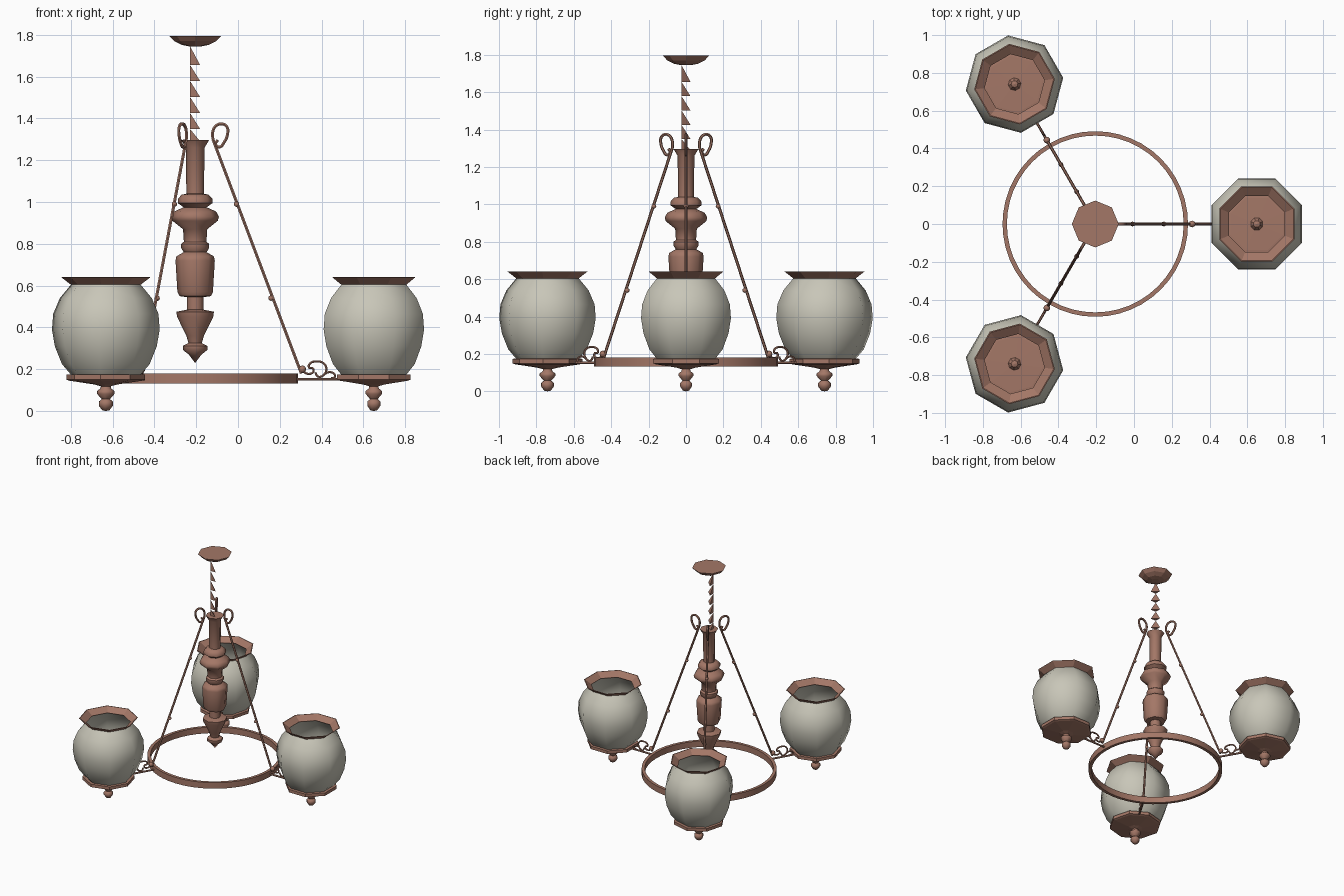
import bpy, bmesh, math
from mathutils import Vector, Matrix

cube = bpy.data.objects.get("Cube")
if cube:
    bpy.data.objects.remove(cube, do_unlink=True)

AXIS = Vector((-0.205, 0, 0))
LAMP_R = 0.855


def material(name, rgb):
    m = bpy.data.materials.new(name)
    m.use_nodes = True
    m.diffuse_color = (*rgb, 1)
    bsdf = m.node_tree.nodes["Principled BSDF"]
    bsdf.inputs["Base Color"].default_value = (*rgb, 1)
    bsdf.inputs["Roughness"].default_value = 0.7
    return m


COPPER = material("dull copper", (0.37, 0.185, 0.135))
GLASS = material("frosted glass", (0.58, 0.565, 0.48))


def add_object(name, mesh, mat, smooth=None):
    obj = bpy.data.objects.new(name, mesh)
    bpy.context.collection.objects.link(obj)
    mesh.materials.clear()
    mesh.materials.append(mat)
    if smooth:
        bpy.ops.object.select_all(action="DESELECT")
        obj.select_set(True)
        bpy.context.view_layer.objects.active = obj
        bpy.ops.object.shade_smooth_by_angle(angle=math.radians(smooth))
    return obj


def lathe(name, profile, mat, sides=8, turn=0.0, smooth=None, closed=False, outward=True):
    """Spin a list of (radius, height) points, from top to bottom, round z."""
    bm = bmesh.new()
    rings = []
    for r, z in profile:
        if r < 1e-5:
            rings.append([bm.verts.new((0, 0, z))] * sides)
        else:
            angles = [turn + math.tau * i / sides for i in range(sides)]
            rings.append([bm.verts.new((r * math.cos(a), r * math.sin(a), z)) for a in angles])
    pairs = list(zip(rings, rings[1:]))
    if closed:
        pairs.append((rings[-1], rings[0]))
    for top, low in pairs:
        for i in range(sides):
            j = (i + 1) % sides
            corners = list(dict.fromkeys((top[i], low[i], low[j], top[j])))
            bm.faces.new(corners)
    if outward:
        bmesh.ops.recalc_face_normals(bm, faces=bm.faces)
    mesh = bpy.data.meshes.new(name)
    bm.to_mesh(mesh)
    bm.free()
    return add_object(name, mesh, mat, smooth)


def wire(name, points, radius, curved=True):
    """Round bar through (radius, height) points in the xz plane."""
    curve = bpy.data.curves.new(name, "CURVE")
    curve.dimensions = "3D"
    curve.bevel_depth = radius
    curve.bevel_resolution = 1
    curve.resolution_u = 4
    curve.use_fill_caps = True
    spline = curve.splines.new("BEZIER" if curved else "POLY")
    pts = spline.bezier_points if curved else spline.points
    pts.add(len(points) - 1)
    for p, (r, z) in zip(pts, points):
        if curved:
            p.co = (r, 0, z)
            p.handle_left_type = p.handle_right_type = "AUTO"
        else:
            p.co = (r, 0, z, 1)
    temp = bpy.data.objects.new(name, curve)
    bpy.context.collection.objects.link(temp)
    graph = bpy.context.evaluated_depsgraph_get()
    mesh = bpy.data.meshes.new_from_object(temp.evaluated_get(graph))
    bpy.data.objects.remove(temp, do_unlink=True)
    return add_object(name, mesh, COPPER, 50)


def bead(name, r, z, size):
    bm = bmesh.new()
    bmesh.ops.create_uvsphere(bm, u_segments=8, v_segments=6, radius=size,
                              matrix=Matrix.Translation((r, 0, z)))
    mesh = bpy.data.meshes.new(name)
    bm.to_mesh(mesh)
    bm.free()
    return add_object(name, mesh, COPPER, 60)


# Ceiling canopy
canopy = lathe("ceiling_canopy", [(0, 1.795), (0.124, 1.795), (0.1, 1.77), (0.065, 1.752),
                                  (0.03, 1.745), (0, 1.745)], COPPER)

# Chain of stacked corner-shaped links
bm = bmesh.new()
h = 0.024
top = 1.745
for i in range(6):
    low = max(1.655 - 0.0765 * i, 1.29)
    apex, corner, right, back = [bm.verts.new(p) for p in (
        (-h, -h, top), (-h, -h, low), (h, -h, low), (-h, h, low))]
    for face in ((apex, corner, right), (apex, back, corner),
                 (apex, right, back), (corner, back, right)):
        bm.faces.new(face)
    top = low
chain_mesh = bpy.data.meshes.new("hanging_chain")
bm.to_mesh(chain_mesh)
bm.free()
chain = add_object("hanging_chain", chain_mesh, COPPER)

# Turned centre column
column = lathe("centre_column", [
    (0, 1.297), (0.067, 1.297), (0.045, 1.26), (0.042, 1.04), (0.065, 1.035), (0.083, 1.015),
    (0.083, 0.995), (0.055, 0.975), (0.1, 0.955), (0.114, 0.93), (0.108, 0.91), (0.058, 0.87),
    (0.054, 0.81), (0.067, 0.8), (0.067, 0.78), (0.055, 0.76), (0.09, 0.74), (0.094, 0.72),
    (0.085, 0.57), (0.075, 0.55), (0.04, 0.545), (0.04, 0.485), (0.09, 0.475), (0.086, 0.45),
    (0.042, 0.36), (0.032, 0.325), (0.058, 0.312), (0.058, 0.292), (0.03, 0.27), (0, 0.23)],
    COPPER, smooth=50)

# Large hoop
hoop = lathe("lower_hoop", [(0.468, 0.18), (0.491, 0.18), (0.491, 0.132), (0.468, 0.132)],
             COPPER, sides=48, smooth=30, closed=True)

for part in (canopy, chain, column, hoop):
    part.location = AXIS

# One arm with its lamp, built along +x
half = math.pi / 8
lamp = [
    lathe("glass_shade", [(0.168, 0.605), (0.222, 0.54), (0.254, 0.465), (0.26, 0.39),
                          (0.246, 0.31), (0.212, 0.225), (0.165, 0.17)],
          GLASS, turn=half, smooth=60),
    lathe("shade_collar", [(0.165, 0.602), (0.215, 0.64), (0.209, 0.641), (0.16, 0.606)],
          COPPER, turn=half, closed=True),
    lathe("lamp_plate", [(0, 0.21), (0.018, 0.205), (0.034, 0.18), (0.15, 0.178), (0.19, 0.174),
                         (0.19, 0.15), (0.175, 0.145), (0.055, 0.127), (0.022, 0.118), (0, 0.118)],
          COPPER, turn=half),
    lathe("lamp_finial", [(0, 0.125), (0.024, 0.12), (0.026, 0.108), (0.042, 0.096), (0.042, 0.082),
                          (0.02, 0.057), (0.034, 0.045), (0.034, 0.026), (0.018, 0.004), (0, 0)],
          COPPER, turn=half, smooth=60),
]
for part in lamp:
    part.location.x = LAMP_R

arm = lamp + [
    wire("sloping_rod", [(0.085, 1.3), (0.508, 0.18)], 0.008, curved=False),
    wire("top_hook", [(0.085, 1.3), (0.084, 1.335), (0.1, 1.365), (0.128, 1.374), (0.152, 1.36),
                      (0.155, 1.325), (0.138, 1.285), (0.115, 1.263), (0.098, 1.278),
                      (0.108, 1.297)], 0.008),
    wire("lamp_arm", [(0.485, 0.153), (0.7, 0.153)], 0.007, curved=False),
    wire("large_scroll", [(0.515, 0.19), (0.54, 0.178), (0.565, 0.187), (0.562, 0.205),
                          (0.545, 0.208), (0.55, 0.228), (0.58, 0.237), (0.615, 0.228),
                          (0.628, 0.2), (0.612, 0.17), (0.588, 0.165), (0.575, 0.185)], 0.006),
    wire("small_scroll", [(0.615, 0.175), (0.64, 0.186), (0.665, 0.178), (0.668, 0.162),
                          (0.65, 0.158)], 0.006),
    bead("upper_bead", 0.198, 0.99, 0.013),
    bead("lower_bead", 0.363, 0.54, 0.013),
    bead("foot_bead", 0.513, 0.2, 0.018),
]

# Repeat the arm three times round the axis
for k in range(3):
    spin = Matrix.Translation(AXIS) @ Matrix.Rotation(k * math.tau / 3, 4, "Z")
    for part in arm:
        if k:
            copy = part.copy()
            copy.name = f"{part.name}_{k + 1}"
            bpy.context.collection.objects.link(copy)
            copy.matrix_world = spin @ Matrix.Translation(part.location)
for part in arm:
    part.location = part.location + AXIS
